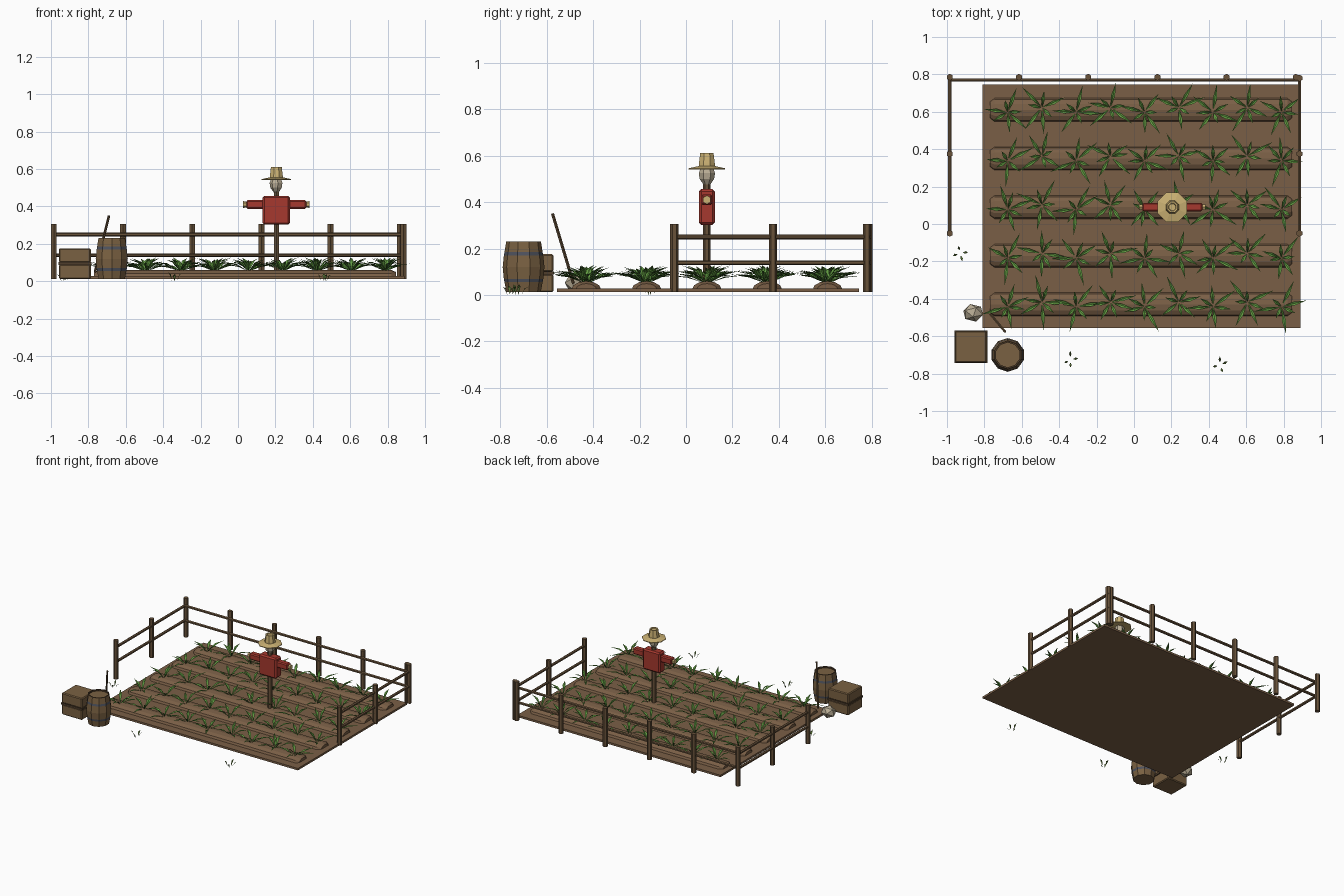
import bpy, bmesh, math, random
from mathutils import Vector, Matrix

if "Cube" in bpy.data.objects:
    bpy.data.objects.remove(bpy.data.objects["Cube"])

random.seed(4)
BASE = 0.012          # underside of everything that rests on the land


def mat(name, r, g, b):
    lin = [((c / 255 + 0.055) / 1.055) ** 2.4 for c in (r, g, b)]
    m = bpy.data.materials.new(name)
    m.diffuse_color = (*lin, 1)
    m.use_nodes = True
    m.node_tree.nodes["Principled BSDF"].inputs["Base Color"].default_value = m.diffuse_color
    return m


SOIL = mat("soil", 122, 95, 70)
WOOD = mat("plank_wood", 122, 97, 66)
POST = mat("fence_wood", 104, 82, 58)
IRON = mat("blue_iron", 78, 82, 94)
RED = mat("red_cloth", 166, 56, 46)
STRAW = mat("straw", 204, 178, 116)
SACK = mat("sackcloth", 186, 174, 150)
LEAF = mat("leaf_green", 98, 156, 66)
GRASS = mat("grass_green", 100, 128, 62)
DARK = mat("dark_wood", 78, 61, 43)


def finish(name, bm, *mats):
    me = bpy.data.meshes.new(name)
    bm.to_mesh(me)
    bm.free()
    ob = bpy.data.objects.new(name, me)
    bpy.context.collection.objects.link(ob)
    for m in mats:
        me.materials.append(m)
    return ob


def box(name, lo, hi, m, bevel=0.0):
    bm = bmesh.new()
    lo, hi = Vector(lo), Vector(hi)
    bmesh.ops.create_cube(bm, size=1, matrix=Matrix.Translation((lo + hi) / 2) @ Matrix.Diagonal((*(hi - lo), 1)))
    ob = finish(name, bm, m)
    if bevel:
        mod = ob.modifiers.new("bevel", "BEVEL")
        mod.width, mod.segments = bevel, 1
    return ob


def rod(name, a, b, r, m, sides=6, r2=None):
    a, b = Vector(a), Vector(b)
    d = b - a
    rot = d.to_track_quat("Z", "Y").to_matrix().to_4x4()
    bm = bmesh.new()
    bmesh.ops.create_cone(bm, cap_ends=True, segments=sides, radius1=r, radius2=r if r2 is None else r2,
                          depth=d.length, matrix=Matrix.Translation((a + b) / 2) @ rot)
    return finish(name, bm, m)


def lathe(name, centre, profile, sides, mats, pick=lambda i: 0):
    """Closed turned shape from (radius, z) points; pick gives the material of each band."""
    bm = bmesh.new()
    rings = []
    for r, z in profile:
        rings.append([bm.verts.new((centre[0] + r * math.cos((k + .5) * math.tau / sides),
                                    centre[1] + r * math.sin((k + .5) * math.tau / sides), z))
                      for k in range(sides)])
    for i, (p, q) in enumerate(zip(rings, rings[1:])):
        for k in range(sides):
            j = (k + 1) % sides
            bm.faces.new((p[k], p[j], q[j], q[k])).material_index = pick(i)
    bm.faces.new(rings[0][::-1])
    bm.faces.new(rings[-1])
    return finish(name, bm, *mats)


# Field slab
box("field", (-0.81, -0.555, BASE), (0.89, 0.745, 0.027), SOIL)

# Raised planting ridges with tapered ends
ROWS = [-0.43 + 0.26 * i for i in range(5)]
for n, y in enumerate(ROWS):
    bm = bmesh.new()
    rings = []
    for x, s in ((-0.77, .7), (-0.745, 1), (0.82, 1), (0.845, .7)):
        rings.append([bm.verts.new((x, y - 0.064 * s * math.cos(t * math.pi / 6),
                                    0.024 + 0.036 * s * math.sin(t * math.pi / 6))) for t in range(7)])
    for p, q in zip(rings, rings[1:]):
        for k in range(7):
            bm.faces.new((p[k], q[k], q[(k + 1) % 7], p[(k + 1) % 7]))
    bm.faces.new(rings[0])
    bm.faces.new(rings[-1])
    bmesh.ops.recalc_face_normals(bm, faces=bm.faces)
    finish(f"ridge_{n + 1}", bm, SOIL)


# Leaf: folded blade that rises and then arcs outwards
def leaf(bm, base, ang, reach, rise, width):
    out = Vector((math.cos(ang), math.sin(ang), 0))
    side = Vector((-out.y, out.x, 0)) * width
    up = Vector((0, 0, 1))
    base = Vector(base)
    mid = base + out * reach * .5 + up * rise * .72
    root, tip, c = (bm.verts.new(p) for p in (base, base + out * reach + up * rise, mid))
    left = bm.verts.new(mid + side + up * width * .5)
    right = bm.verts.new(mid - side + up * width * .5)
    for f in ((root, c, left), (root, right, c), (c, tip, left), (c, right, tip)):
        bm.faces.new(f)


# Crop plants along each ridge
for n, y in enumerate(ROWS):
    bm = bmesh.new()
    for i in range(9):
        x = -0.675 + 0.183 * i
        yy = y + (0.012 if i % 2 else -0.012)
        start = random.random() * math.tau
        for k in range(7):
            low = k % 2 == 0
            leaf(bm, (x, yy, 0.052), start + k * math.tau / 7 + random.uniform(-.25, .25),
                 random.uniform(.11, .155) if low else random.uniform(.06, .1),
                 random.uniform(.03, .055) if low else random.uniform(.055, .077), 0.0105)
    finish(f"crop_row_{n + 1}", bm, LEAF)

# Loose grass tufts around the field
for n, (x, y) in enumerate(((-0.93, -0.155), (-0.34, -0.725), (0.46, -0.755))):
    bm = bmesh.new()
    for k in range(4):
        a = k * math.tau / 4 + random.uniform(0, .6)
        leaf(bm, (x + .015 * math.cos(a), y + .015 * math.sin(a), 0), a,
             random.uniform(.02, .035), random.uniform(.035, .05), 0.007)
    finish(f"grass_tuft_{n + 1}", bm, GRASS)

# Fence posts and rails: back, left and right sides
BACK = [-0.985 + 0.37 * i for i in range(6)]
posts = [(x, 0.785) for x in BACK] + [(x, y) for x in (-0.985, 0.885) for y in (0.375, -0.05)] + [(0.885, 0.78)]
for n, (x, y) in enumerate(posts):
    rod(f"fence_post_{n + 1}", (x, y, BASE), (x, y, 0.305), 0.018, POST)
for n, z in enumerate((0.139, 0.25)):
    rails = {"back": ((-0.985, 0.77), (0.885, 0.77)),
             "left": ((-0.985, 0.785), (-0.985, -0.05)),
             "right": ((0.885, 0.795), (0.885, -0.05))}
    for side, (a, b) in rails.items():
        rod(f"{side}_rail_{n + 1}", (*a, z), (*b, z), 0.0105, POST)

# Crate with a dark band round its middle
box("crate_bottom", (-0.957, -0.74, BASE), (-0.787, -0.572, 0.09), WOOD, 0.006)
box("crate_top", (-0.957, -0.74, 0.1), (-0.787, -0.572, 0.176), WOOD, 0.006)
box("crate_band", (-0.96, -0.743, 0.088), (-0.784, -0.569, 0.102), DARK)

# Barrel with two iron hoops and a sunken lid
lathe("barrel", (-0.675, -0.7),
      [(.074, BASE), (.082, .055), (.085, .07), (.09, .12), (.085, .17), (.082, .185),
       (.075, .23), (.066, .23), (.066, .22)],
      10, (WOOD, IRON, DARK), lambda i: 1 if i in (1, 4) else 2 if i in (6, 7) else 0)

# Long-handled tool leaning by the barrel, and a pale stone
rod("tool_handle", (-0.69, -0.575, 0.35), (-0.765, -0.485, 0.05), 0.007, POST)
bm = bmesh.new()
bmesh.ops.create_icosphere(bm, subdivisions=1, radius=1,
                           matrix=Matrix.Translation((-0.86, -0.475, 0.055)) @ Matrix.Rotation(.5, 4, "X")
                           @ Matrix.Diagonal((.058, .05, .046, 1)))
finish("stone", bm, SACK)

# Scarecrow
SX, SY = 0.205, 0.09
rod("scarecrow_pole", (SX, SY, 0.03), (SX, SY, 0.5), 0.016, POST)
rod("scarecrow_crossbar", (SX - 0.17, SY, 0.408), (SX + 0.17, SY, 0.408), 0.009, POST)
box("shirt_body", (SX - 0.073, SY - 0.034, 0.302), (SX + 0.073, SY + 0.034, 0.457), RED, 0.01)
for side, s in (("left", -1), ("right", 1)):
    x1, x2 = sorted((SX + s * 0.065, SX + s * 0.16))
    box(f"{side}_sleeve", (x1, SY - 0.023, 0.387), (x2, SY + 0.023, 0.434), RED, 0.007)
    rod(f"{side}_straw_hand", (SX + s * 0.155, SY, 0.41), (SX + s * 0.178, SY, 0.41), 0.013, STRAW, 6, 0.019)
lathe("sack_head", (SX, SY), [(.014, .475), (.032, .5), (.036, .525), (.026, .552)], 7, (SACK,))
lathe("hat_brim", (SX, SY), [(.03, .546), (.085, .541), (.085, .546), (.036, .556)], 8, (STRAW,))
lathe("hat_crown", (SX, SY), [(.038, .55), (.037, .566), (.031, .612), (.022, .612), (.019, .606)], 8, (STRAW,))
